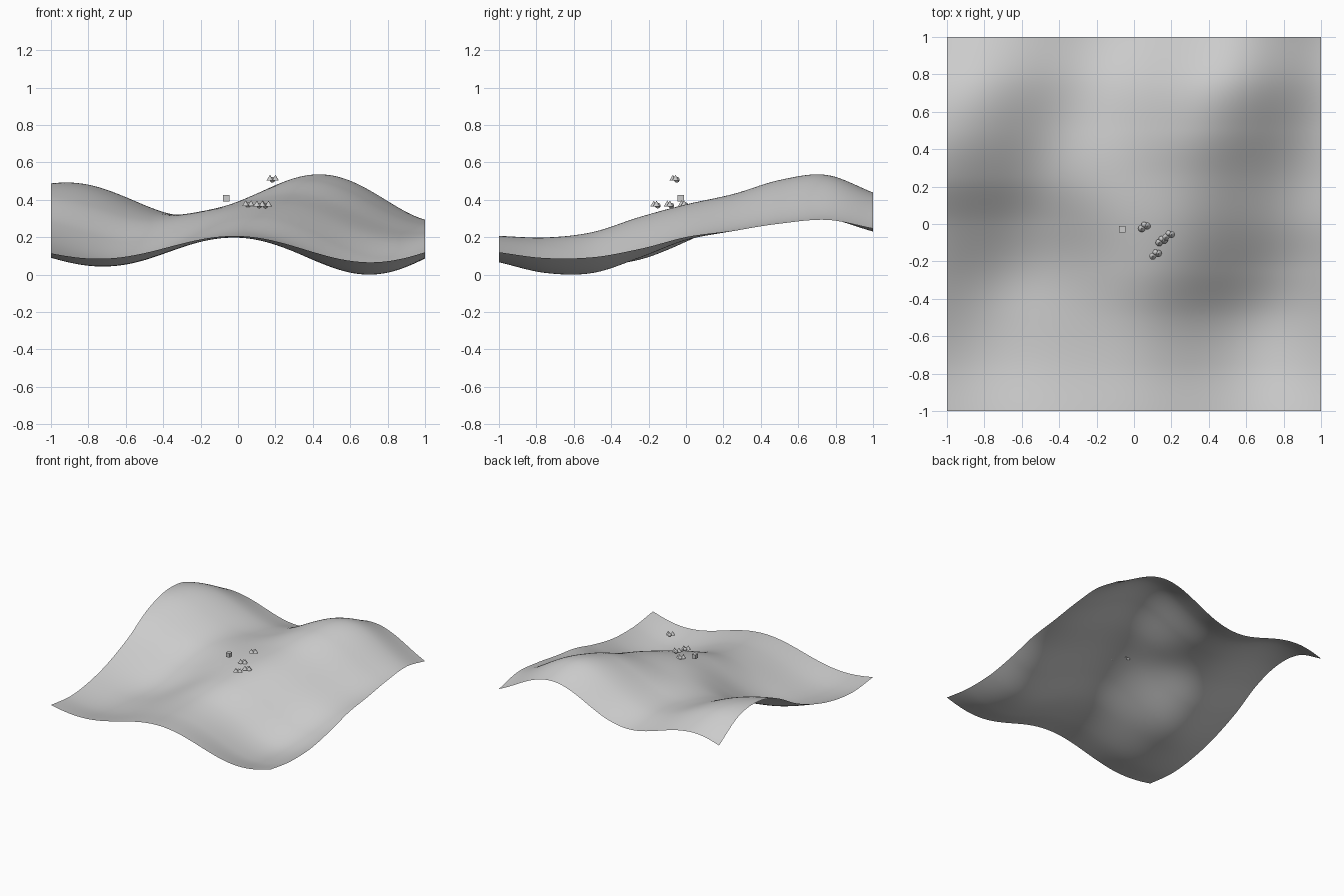
import bpy, bmesh, math
from mathutils import Matrix

if "Cube" in bpy.data.objects:
    bpy.data.objects.remove(bpy.data.objects["Cube"])

grey = bpy.data.materials.new("plain_grey")
grey.diffuse_color = (0.6, 0.6, 0.6, 1)
grey.use_nodes = True
grey.node_tree.nodes["Principled BSDF"].inputs["Base Color"].default_value = grey.diffuse_color


def add_object(name, bm, smooth=False):
    mesh = bpy.data.meshes.new(name)
    bm.to_mesh(mesh)
    bm.free()
    for p in mesh.polygons:
        p.use_smooth = smooth
    mesh.materials.append(grey)
    obj = bpy.data.objects.new(name, mesh)
    bpy.context.collection.objects.link(obj)
    return obj


# Terrain wave controls, evenly spaced from the front edge to the back edge
BASE = [.148, .117, .132, .212, .292, .344, .402, .419, .338]
AMP = [.066, .089, .102, .100, .086, .088, .103, .111, .098]
CREST = [-.03, -.03, .0, .09, .18, .27, .36, .44, .51]
LEFT = [0, .012, .012, -.042, -.048, .015, .008, -.028, -.055]  # left side offset


def spline(vals, y):
    """Catmull-Rom interpolation of vals over y in -1..1"""
    n = len(vals) - 1
    t = (y + 1) / 2 * n
    i = max(0, min(int(t), n - 1))
    t -= i
    b, c = vals[i], vals[i + 1]
    a = vals[i - 1] if i > 0 else 2 * b - c
    d = vals[i + 2] if i + 2 <= n else 2 * c - b
    return b + .5 * t * (c - a + t * (2*a - 5*b + 4*c - d + t * (3*(b - c) + d - a)))


def height(x, y):
    wave = math.cos((4.58 + .27 * y) * (x - spline(CREST, y)))
    z = spline(BASE, y) + spline(AMP, y) * (1 + .2 * x) * wave
    s = max(0, min(1, -x / .75))
    z += spline(LEFT, y) * s * s * (3 - 2 * s)
    # saddle between the two hills
    return z + .046 * math.exp(-((x + .25) / .24) ** 2 - ((y - .22) / .3) ** 2)


# Terrain: a single rolling sheet
bm = bmesh.new()
bmesh.ops.create_grid(bm, x_segments=96, y_segments=96, size=1)
for v in bm.verts:
    v.co.z = height(v.co.x, v.co.y)
low = min(v.co.z for v in bm.verts)
for v in bm.verts:
    v.co.z -= low
add_object("terrain", bm, True)

# Small hut block
bm = bmesh.new()
bmesh.ops.create_cube(bm, size=.034, matrix=Matrix.Translation((-.062, -.028, .409)))
add_object("hut", bm)

# Clusters of two cone trees and a round bush
for n, (x, y, z) in enumerate([(.055, -.012, .366), (.115, -.16, .364),
                               (.148, -.088, .364), (.185, -.058, .502)]):
    bm = bmesh.new()
    for dx, dy in ((-.014, -.012), (.015, .002)):
        bmesh.ops.create_cone(bm, cap_ends=True, segments=12, radius1=.019, radius2=0, depth=.031,
                              matrix=Matrix.Translation((x + dx, y + dy, z + .016)))
    bmesh.ops.create_uvsphere(bm, u_segments=12, v_segments=8, radius=.015,
                              matrix=Matrix.Translation((x - .001, y + .009, z + .005)))
    add_object("tree_cluster_%d" % (n + 1), bm)
